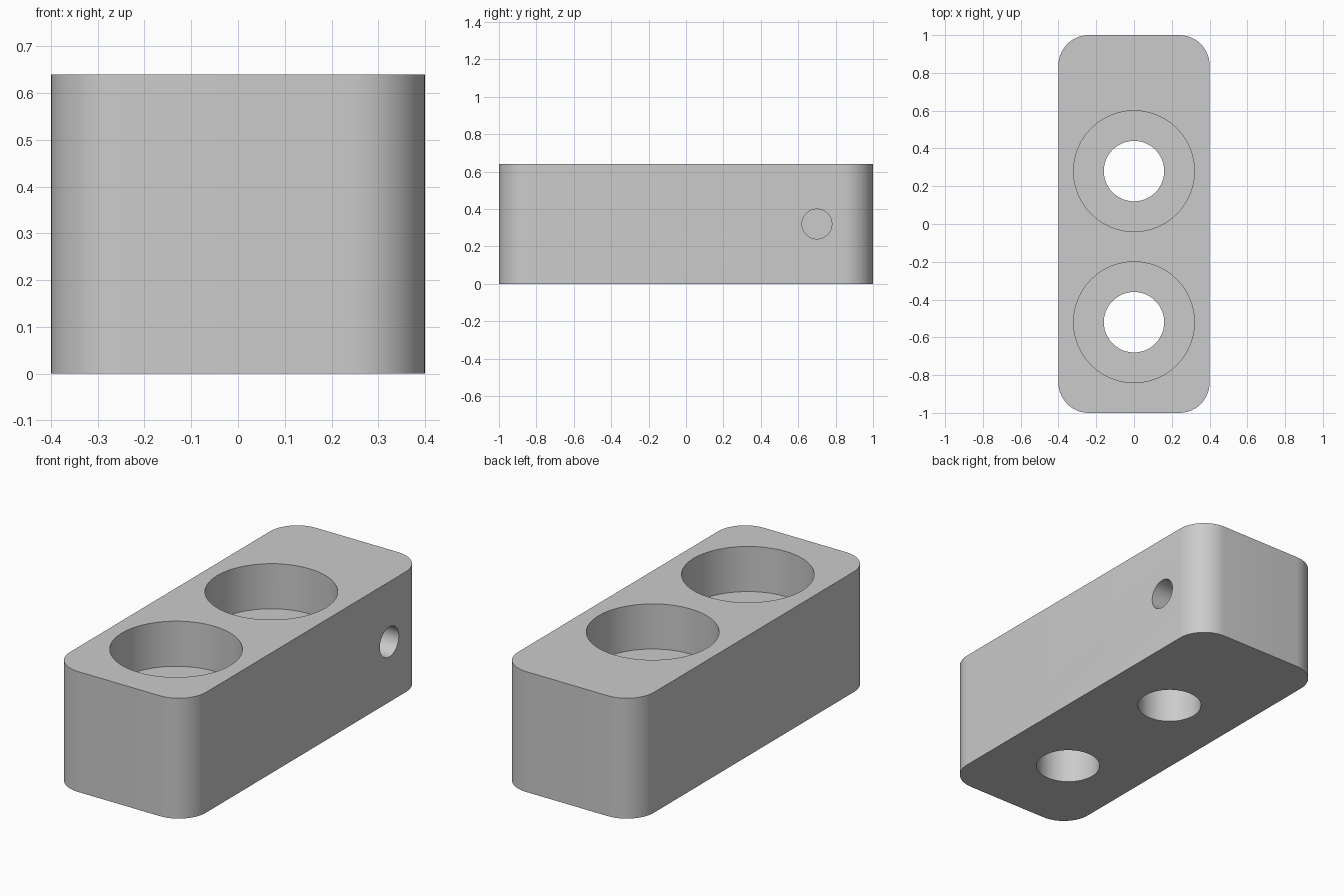
import bpy
import bmesh
from math import pi
from mathutils import Matrix, Vector

if "Cube" in bpy.data.objects:
    bpy.data.objects.remove(bpy.data.objects["Cube"], do_unlink=True)

WIDTH, LENGTH, HEIGHT = 0.8, 2.0, 0.64
CORNER = 0.16
LEDGE_Z = 0.40

# Single plain grey for the whole part
grey = bpy.data.materials.new("plain grey")
grey.use_nodes = True
colour = (0.6, 0.6, 0.6, 1)
grey.diffuse_color = colour
grey.node_tree.nodes["Principled BSDF"].inputs["Base Color"].default_value = colour


def make_object(name, bm):
    mesh = bpy.data.meshes.new(name)
    bm.to_mesh(mesh)
    bm.free()
    mesh.materials.append(grey)
    obj = bpy.data.objects.new(name, mesh)
    bpy.context.collection.objects.link(obj)
    return obj


def drill(target, start, end, radius, segments=48):
    """Cut a round hole between two points on its axis."""
    start, end = Vector(start), Vector(end)
    axis = end - start
    turn = axis.to_track_quat("Z", "Y").to_matrix().to_4x4()
    bm = bmesh.new()
    bmesh.ops.create_cone(bm, cap_ends=True, segments=segments,
                          radius1=radius, radius2=radius, depth=axis.length,
                          matrix=Matrix.Translation((start + end) / 2) @ turn)
    cutter = make_object("hole_cutter", bm)
    cutter.hide_render = True
    mod = target.modifiers.new("hole", "BOOLEAN")
    mod.operation = "DIFFERENCE"
    mod.solver = "EXACT"
    mod.object = cutter
    bpy.context.view_layer.objects.active = target
    bpy.ops.object.modifier_apply(modifier=mod.name)
    bpy.data.objects.remove(cutter, do_unlink=True)


# Block with rounded upright corners
bm = bmesh.new()
bmesh.ops.create_cube(bm, size=1)
bmesh.ops.scale(bm, vec=(WIDTH, LENGTH, HEIGHT), verts=bm.verts)
bmesh.ops.translate(bm, vec=(0, 0, HEIGHT / 2), verts=bm.verts)
uprights = [e for e in bm.edges
            if abs(e.verts[0].co.z - e.verts[1].co.z) > HEIGHT / 2]
bmesh.ops.bevel(bm, geom=uprights, offset=CORNER, segments=12,
                profile=0.5, affect="EDGES")
block = make_object("mounting_block", bm)

# Two counterbored through holes
for y in (0.28, -0.52):
    drill(block, (0, y, LEDGE_Z), (0, y, HEIGHT + 0.1), 0.32)
    drill(block, (0, y, -0.1), (0, y, HEIGHT), 0.16)

# Blind hole in the left side
drill(block, (0, 0.70, HEIGHT / 2), (WIDTH, 0.70, HEIGHT / 2), 0.08, 32)

# Smooth the curved walls, keep rims sharp
bpy.ops.object.select_all(action="DESELECT")
block.select_set(True)
bpy.context.view_layer.objects.active = block
bpy.ops.object.shade_smooth_by_angle(angle=pi / 6)
